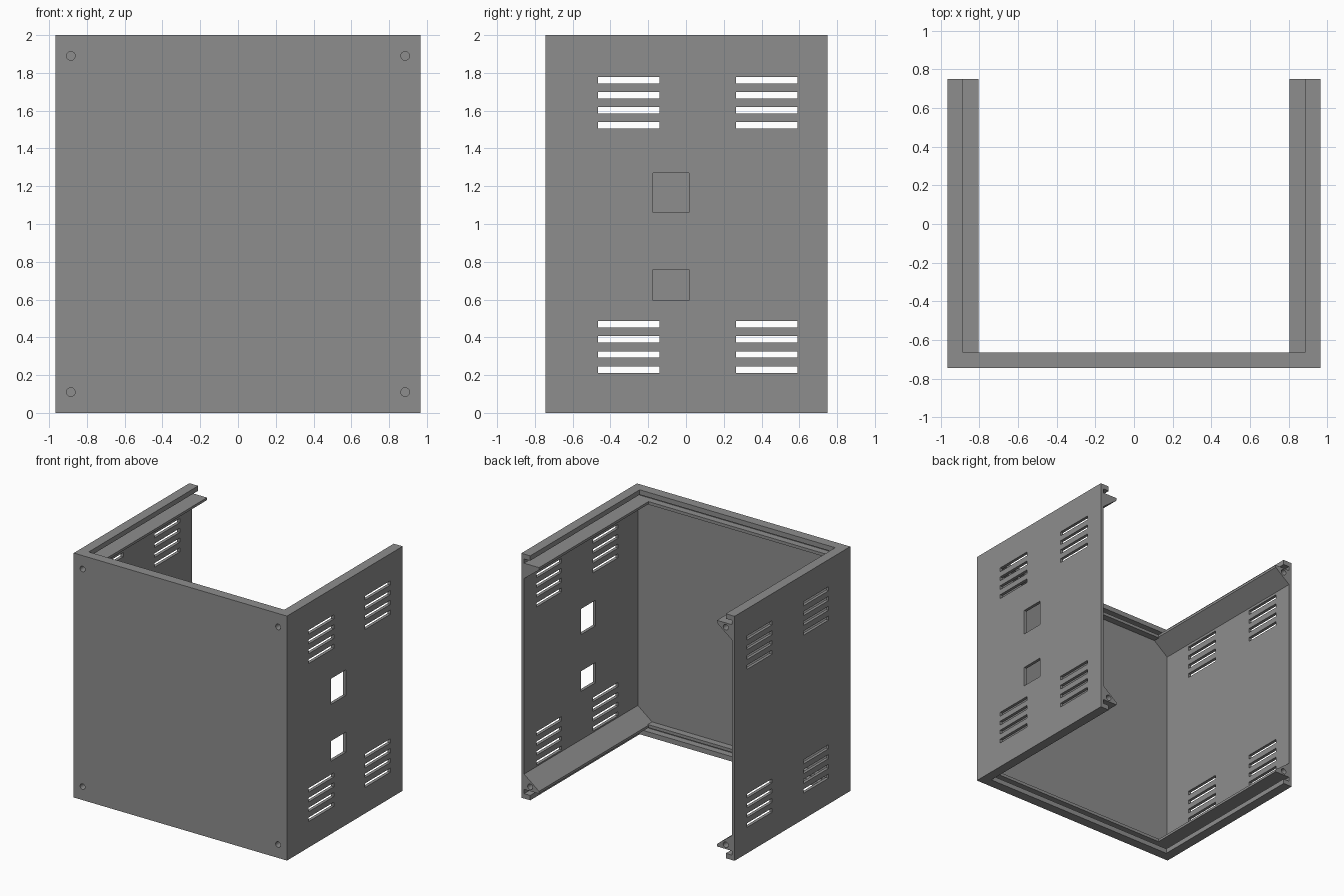
import bpy, bmesh, math
from mathutils import Vector

if "Cube" in bpy.data.objects:
    bpy.data.objects.remove(bpy.data.objects["Cube"])

grey = bpy.data.materials.new("case_grey")
grey.diffuse_color = (0.27, 0.27, 0.27, 1)
grey.use_nodes = True
grey.node_tree.nodes["Principled BSDF"].inputs["Base Color"].default_value = grey.diffuse_color


def finish(name, bm):
    bmesh.ops.recalc_face_normals(bm, faces=bm.faces)
    me = bpy.data.meshes.new(name)
    bm.to_mesh(me)
    bm.free()
    me.materials.append(grey)
    ob = bpy.data.objects.new(name, me)
    bpy.context.collection.objects.link(ob)
    return ob


def extrude(name, points, direction):
    bm = bmesh.new()
    face = bm.faces.new([bm.verts.new(p) for p in points])
    ext = bmesh.ops.extrude_face_region(bm, geom=[face])
    verts = [g for g in ext["geom"] if isinstance(g, bmesh.types.BMVert)]
    bmesh.ops.translate(bm, verts=verts, vec=Vector(direction))
    return finish(name, bm)


def add_box(bm, x0, x1, y0, y1, z0, z1):
    verts = bmesh.ops.create_cube(bm, size=1)["verts"]
    for v in verts:
        v.co = (x1 if v.co.x > 0 else x0, y1 if v.co.y > 0 else y0,
                z1 if v.co.z > 0 else z0)


def boolean(target, other, operation):
    mod = target.modifiers.new(other.name, 'BOOLEAN')
    mod.object, mod.operation, mod.solver = other, operation, 'EXACT'
    bpy.context.view_layer.objects.active = target
    bpy.ops.object.modifier_apply(modifier=mod.name)
    bpy.data.objects.remove(other)


def with_bottom(top_half):
    # mirror the upper half of a profile about z = 1
    return top_half + [(a, 2 - z) for a, z in reversed(top_half)]


# Side wall profile: outer lip, lid groove, sloped corner rail, thin wall
wall = with_bottom([(0.965, 2), (0.885, 2), (0.885, 1.96), (0.94, 1.96), (0.94, 1.925),
                    (0.805, 1.925), (0.805, 1.905), (0.94, 1.80)])
# Front panel profile: lip, groove, ledge, thin panel
panel = with_bottom([(-0.745, 2), (-0.665, 2), (-0.665, 1.96), (-0.72, 1.96),
                     (-0.72, 1.925), (-0.665, 1.925), (-0.665, 1.90), (-0.72, 1.90)])

case = extrude("case_shell", [(-0.95, y, z) for y, z in panel], (1.90, 0, 0))
for side, name in ((1, "right_wall"), (-1, "left_wall")):
    w = extrude(name, [(side * x, -0.745, z) for x, z in wall], (0, 1.495, 0))
    boolean(case, w, 'UNION')

# Vent slots through both walls, and two square ports in the right wall
bm = bmesh.new()
for side in (1, -1):
    x0, x1 = sorted((side * 0.90, side * 1.0))
    for y0, y1 in ((-0.465, -0.14), (0.265, 0.59)):
        for base in (0.212, 1.505):
            for i in range(4):
                z = base + i * 0.08
                add_box(bm, x0, x1, y0, y1, z, z + 0.034)
for z0, z1 in ((0.595, 0.76), (1.06, 1.27)):
    add_box(bm, 0.90, 1.0, -0.175, 0.015, z0, z1)
boolean(case, finish("vent_cutter", bm), 'DIFFERENCE')

# Blind screw holes at the front corners and the rear rail ends
bm = bmesh.new()
for x in (-0.885, 0.885):
    for z in (0.11, 1.89):
        for y in (-0.745, 0.75):
            ring = bmesh.ops.create_cone(bm, cap_ends=True, segments=24, radius1=0.023,
                                         radius2=0.023, depth=0.24)["verts"]
            for v in ring:
                v.co = (x + v.co.x, y + v.co.z, z + v.co.y)
boolean(case, finish("screw_cutter", bm), 'DIFFERENCE')
